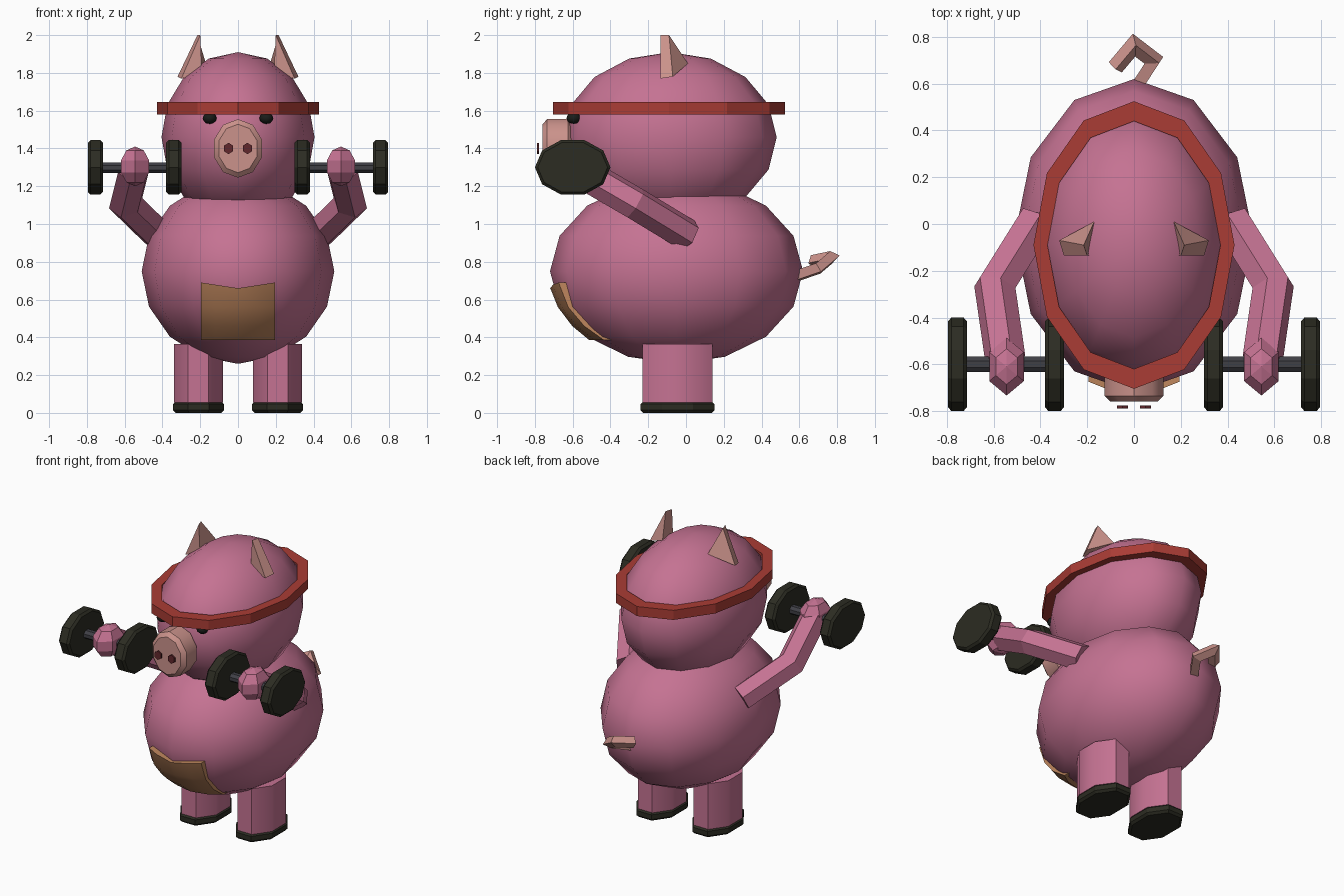
import bpy, bmesh, math
from mathutils import Vector

cube = bpy.data.objects.get("Cube")
if cube:
    bpy.data.objects.remove(cube, do_unlink=True)


def material(name, rgb):
    m = bpy.data.materials.new(name)
    m.use_nodes = True
    m.diffuse_color = (*rgb, 1)
    m.node_tree.nodes["Principled BSDF"].inputs["Base Color"].default_value = (*rgb, 1)
    return m


PINK = material("pink skin", (0.56, 0.17, 0.29))
PALE = material("pale pink", (0.60, 0.29, 0.26))
RED = material("red band", (0.40, 0.045, 0.035))
BLACK = material("black rubber", (0.025, 0.025, 0.016))
STEEL = material("dark steel", (0.05, 0.05, 0.06))
TAN = material("tan belly", (0.52, 0.24, 0.11))
MAROON = material("maroon nostril", (0.12, 0.02, 0.025))
EYE = material("eye black", (0.01, 0.012, 0.01))


def finish(bm, name, mat, smooth=0, bevel=0):
    """Turn a bmesh into an object; smooth is the sharp-edge angle in degrees."""
    bmesh.ops.recalc_face_normals(bm, faces=bm.faces)
    mesh = bpy.data.meshes.new(name)
    bm.to_mesh(mesh)
    bm.free()
    mesh.materials.append(mat)
    ob = bpy.data.objects.new(name, mesh)
    bpy.context.collection.objects.link(ob)
    if bevel:
        mod = ob.modifiers.new("bevel", "BEVEL")
        mod.width, mod.segments = bevel, 1
        mod.limit_method, mod.angle_limit = "ANGLE", math.radians(60)
    if smooth:
        bpy.ops.object.select_all(action="DESELECT")
        ob.select_set(True)
        bpy.context.view_layer.objects.active = ob
        bpy.ops.object.shade_smooth_by_angle(angle=math.radians(smooth))
    return ob


def ball(name, mat, centre, radii, segs, rings, smooth=0):
    bm = bmesh.new()
    bmesh.ops.create_uvsphere(bm, u_segments=segs, v_segments=rings, radius=1)
    for v in bm.verts:
        v.co = Vector(c + r * p for c, r, p in zip(centre, radii, v.co))
    return finish(bm, name, mat, smooth)


def prism(name, mat, centre, axis, radii, depth, sides, turn=0, smooth=0, bevel=0):
    """Elliptical prism; radii are along the two axes that follow the main axis."""
    bm = bmesh.new()
    loops = []
    for end in (-depth / 2, depth / 2):
        loop = []
        for i in range(sides):
            a = math.tau * (i + turn) / sides
            p = Vector(centre)
            p[axis] += end
            p[(axis + 1) % 3] += radii[0] * math.cos(a)
            p[(axis + 2) % 3] += radii[1] * math.sin(a)
            loop.append(bm.verts.new(p))
        loops.append(loop)
        bm.faces.new(loop)
    bridge(bm, *loops)
    return finish(bm, name, mat, smooth, bevel)


def bridge(bm, a, b):
    for i in range(len(a)):
        j = (i + 1) % len(a)
        bm.faces.new((a[i], a[j], b[j], b[i]))


def tube(name, mat, points, radius, sides):
    """Mitred tube along a path."""
    bm = bmesh.new()
    pts = [Vector(p) for p in points]
    dirs = [(b - a).normalized() for a, b in zip(pts, pts[1:])]
    u = dirs[0].cross((0, 0, 1)).normalized()
    w = dirs[0].cross(u)
    ring = [pts[0] + radius * (math.cos(a) * u + math.sin(a) * w)
            for a in (math.tau * (i + 0.5) / sides for i in range(sides))]
    loops = [[bm.verts.new(p) for p in ring]]
    for k in range(1, len(pts)):
        d = dirs[k - 1]
        n = d + dirs[k] if k < len(dirs) else d
        ring = [p + d * ((pts[k] - p).dot(n) / d.dot(n)) for p in ring]
        loops.append([bm.verts.new(p) for p in ring])
        bridge(bm, loops[-2], loops[-1])
    bm.faces.new(loops[0])
    bm.faces.new(loops[-1])
    return finish(bm, name, mat)


# Body and head
BODY_C, BODY_R = (0, -0.05, 0.75), (0.51, 0.67, 0.49)
ball("body", PINK, BODY_C, BODY_R, 12, 8, 80)
ball("head", PINK, (0, -0.085, 1.46), (0.405, 0.565, 0.45), 12, 8, 80)

# Belly patch following the curve of the body
bm = bmesh.new()
grid = []
for z in (0.69, 0.56, 0.46, 0.385):
    row = []
    for x in (-0.195, -0.12, 0, 0.12, 0.195):
        zz = z - (0.03 * (1 - abs(x) / 0.195) if z > 0.6 else 0)
        depth = 1.03 - (x / BODY_R[0]) ** 2 - ((zz - BODY_C[2]) / BODY_R[2]) ** 2
        row.append(bm.verts.new((x, BODY_C[1] - BODY_R[1] * math.sqrt(depth), zz)))
    grid.append(row)
for a, b in zip(grid, grid[1:]):
    for i in range(4):
        bm.faces.new((a[i], a[i + 1], b[i + 1], b[i]))
shell = bmesh.ops.extrude_face_region(bm, geom=bm.faces[:])["geom"]
for v in shell:
    if isinstance(v, bmesh.types.BMVert):
        v.co.y += 0.06
finish(bm, "belly_patch", TAN, 35)

# Headband: open ring with thickness
bm = bmesh.new()
rings = []
for rx, ry, z in ((0.43, 0.615, 1.58), (0.43, 0.615, 1.645),
                  (0.37, 0.53, 1.645), (0.37, 0.53, 1.58)):
    rings.append([bm.verts.new((rx * math.sin(math.tau * i / 12),
                                -0.09 + ry * math.cos(math.tau * i / 12), z))
                  for i in range(12)])
for i in range(4):
    bridge(bm, rings[i], rings[(i + 1) % 4])
finish(bm, "headband", RED)

# Snout
prism("snout", PALE, (0, -0.68, 1.40), 1, (0.155, 0.133), 0.16, 10, 0, 40, 0.025)

# Curled tail
tube("tail", PALE, [(0, 0.57, 0.72), (0.085, 0.70, 0.765),
                    (0, 0.765, 0.82), (-0.08, 0.67, 0.80)], 0.036, 4)

# Paired parts
for s, side in ((1, "left"), (-1, "right")):
    prism(side + "_nostril", MAROON, (s * 0.05, -0.783, 1.40), 1, (0.03, 0.027), 0.012, 6)
    ball(side + "_eye", EYE, (s * 0.15, -0.595, 1.56), (0.037, 0.038, 0.03), 8, 6, 60)

    # Ear: wedge between a small front triangle and a larger back one
    bm = bmesh.new()
    front = [(0.2, -0.135, 2.0), (0.30, -0.135, 1.77), (0.19, -0.135, 1.79)]
    back = [(0.215, -0.09, 2.0), (0.32, -0.07, 1.78), (0.17, 0.01, 1.85)]
    tris = [[bm.verts.new((s * x, y, z)) for x, y, z in t] for t in (front, back)]
    for t in tris:
        bm.faces.new(t)
    bridge(bm, *tris)
    finish(bm, side + "_ear", PALE)

    # Leg and shoe
    c = 1 / math.cos(math.pi / 8)
    prism(side + "_leg", PINK, (s * 0.21, -0.045, 0.21), 2,
          (0.13 * c, 0.185 * c), 0.31, 8, 0.5, 40)
    prism(side + "_shoe", BLACK, (s * 0.21, -0.045, 0.035), 2,
          (0.135 * c, 0.195 * c), 0.06, 8, 0.5, 0, 0.014)

    # Arm and fist
    tube(side + "_arm", PINK, [(s * 0.42, 0.01, 0.94), (s * 0.595, -0.27, 1.11),
                               (s * 0.55, -0.58, 1.29)], 0.088, 6)
    ball(side + "_fist", PINK, (s * 0.545, -0.61, 1.305), (0.09, 0.13, 0.105), 6, 5)

    # Dumbbell
    prism(side + "_bar", STEEL, (s * 0.545, -0.6, 1.298), 0, (0.036, 0.03), 0.42, 8, 0.5)
    for x, end in ((0.34, "inner"), (0.755, "outer")):
        prism(f"{side}_{end}_weight", BLACK, (s * x, -0.6, 1.30), 0,
              (0.2, 0.152), 0.08, 10, 0, 0, 0.014)

# Soles rest on the ground
for ob in bpy.data.objects:
    if ob.name.endswith("_shoe"):
        ob.location.z = -0.005
